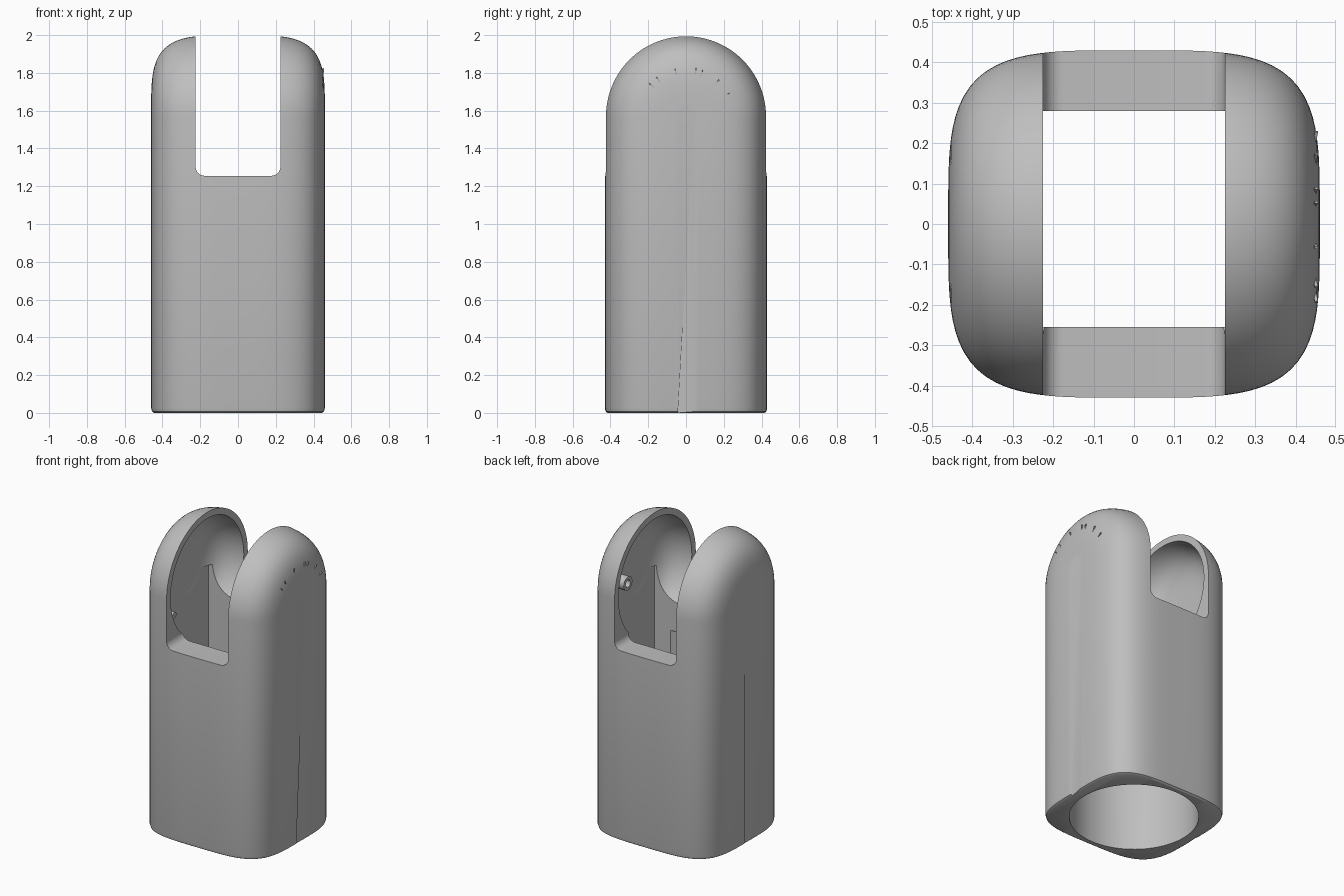
import bpy, bmesh
from math import sin, cos, pi, radians
from mathutils import Matrix, Vector

default = bpy.data.objects.get("Cube")
if default:
    bpy.data.objects.remove(default, do_unlink=True)

GREY = (0.52, 0.52, 0.52, 1)
grey = bpy.data.materials.new("plain_grey")
grey.use_nodes = True
grey.diffuse_color = GREY
grey.node_tree.nodes["Principled BSDF"].inputs["Base Color"].default_value = GREY

DOME_Z = 1.57


def finish(name, bm):
    bmesh.ops.recalc_face_normals(bm, faces=bm.faces)
    mesh = bpy.data.meshes.new(name)
    bm.to_mesh(mesh)
    bm.free()
    mesh.materials.append(grey)
    obj = bpy.data.objects.new(name, mesh)
    bpy.context.collection.objects.link(obj)
    return obj


def activate(obj):
    bpy.ops.object.select_all(action='DESELECT')
    obj.select_set(True)
    bpy.context.view_layer.objects.active = obj


def loft(name, section, half_x, start, steps=56):
    """Join closed sections along x; their scale follows a squared-off ellipse."""
    bm = bmesh.new()
    rings = []
    for i in range(steps + 1):
        a = start + (pi - 2 * start) * i / steps
        r = (cos(a) ** 4 + sin(a) ** 4) ** -0.25
        x, k = half_x * r * cos(a), r * sin(a)
        rings.append([bm.verts.new((x * s, y, z)) for s, y, z in section(k)])
    for p, q in zip(rings, rings[1:]):
        n = len(p)
        for j in range(n):
            bm.faces.new((p[j], p[(j + 1) % n], q[(j + 1) % n], q[j]))
    bm.faces.new(rings[0])
    bm.faces.new(rings[-1])
    return finish(name, bm)


def arch(k, n=40):
    """Arched outline with a softened foot."""
    y = 0.43 * k
    pts = [(0.965, y * 0.965, 0), (0.99, y * 0.99, 0.007), (1, y, 0.025)]
    pts += [(1, y * cos(pi * i / n), DOME_Z + 0.43 * k * sin(pi * i / n))
            for i in range(n + 1)]
    return pts + [(s, -v, z) for s, v, z in reversed(pts[:3])]


def disc(k, n=72):
    return [(1, 0.39 * k * cos(2 * pi * i / n), DOME_Z + 0.39 * k * sin(2 * pi * i / n))
            for i in range(n)]


def box(name, low, high, round_foot=0):
    low, high = Vector(low), Vector(high)
    bm = bmesh.new()
    bmesh.ops.create_cube(bm, size=1, matrix=Matrix.Translation((low + high) / 2)
                          @ Matrix.Diagonal((high - low).to_4d()))
    if round_foot:
        feet = [e for e in bm.edges if all(v.co.z < low.z + 0.01 for v in e.verts)
                and abs(e.verts[0].co.x - e.verts[1].co.x) < 0.01]
        bmesh.ops.bevel(bm, geom=feet, offset=round_foot, segments=8,
                        profile=0.5, affect='EDGES')
    return finish(name, bm)


def cylinder(name, radius, depth, matrix, sides=32, hole=0):
    bm = bmesh.new()
    bmesh.ops.create_cone(bm, cap_ends=True, segments=sides, radius1=radius,
                          radius2=radius, depth=depth)
    if hole:
        cap = max(bm.faces, key=lambda f: f.calc_center_median().z)
        bmesh.ops.inset_region(bm, faces=[cap], thickness=radius - hole)
        bottom = bmesh.ops.extrude_face_region(bm, geom=[cap])["geom"]
        bmesh.ops.delete(bm, geom=[cap], context='FACES_ONLY')
        bmesh.ops.translate(bm, vec=(0, 0, -depth * 0.6),
                            verts=[g for g in bottom if isinstance(g, bmesh.types.BMVert)])
    bmesh.ops.transform(bm, matrix=matrix, verts=bm.verts)
    return finish(name, bm)


# Outer housing, then its hollows
housing = loft("housing", arch, 0.46, 0.1)
cutters = [
    loft("lobe_hollow", disc, 0.42, 0.35),
    box("channel_hollow", (-0.41, -0.255, 0.95), (0.41, 0.28, 1.5)),
    cylinder("round_bore", 0.387, 1.2, Matrix.Translation((0, 0, 0.5)), 96),
    box("top_slot", (-0.225, -0.6, 1.255), (0.225, 0.6, 2.3), 0.05),
]
activate(housing)
for cutter in cutters:
    cutter.hide_render = True
    mod = housing.modifiers.new(cutter.name, 'BOOLEAN')
    mod.operation, mod.solver, mod.object = 'DIFFERENCE', 'EXACT', cutter
    bpy.ops.object.modifier_apply(modifier=mod.name)
for cutter in cutters:
    bpy.data.objects.remove(cutter, do_unlink=True)
parts = [housing]

# Pivot boss and locating peg inside the two lobes
toward_centre = Matrix.Rotation(-pi / 2, 4, 'Y')
parts.append(cylinder("pivot_boss", 0.045, 0.11,
                      Matrix.Translation((0.38, 0.14, 1.55)) @ toward_centre, hole=0.024))
parts.append(cylinder("locating_peg", 0.02, 0.07,
                      Matrix.Translation((-0.4, -0.14, 1.33)) @ toward_centre))

# Short raised ticks on the outside of one lobe
for i, deg in enumerate((28, 48, 70, 78, 103, 127, 138)):
    a = radians(deg)
    tick = box(f"side_tick_{i + 1}", (-0.004, -0.025, -0.003), (0.004, 0.025, 0.003))
    tick.matrix_world = (Matrix.Translation((0.448, 0.235 * cos(a), DOME_Z + 0.235 * sin(a)))
                         @ Matrix.Rotation(a, 4, 'X') @ Matrix.Rotation(radians(-8), 4, 'Z'))

for part in parts:
    activate(part)
    bpy.ops.object.shade_smooth_by_angle(angle=radians(32))
